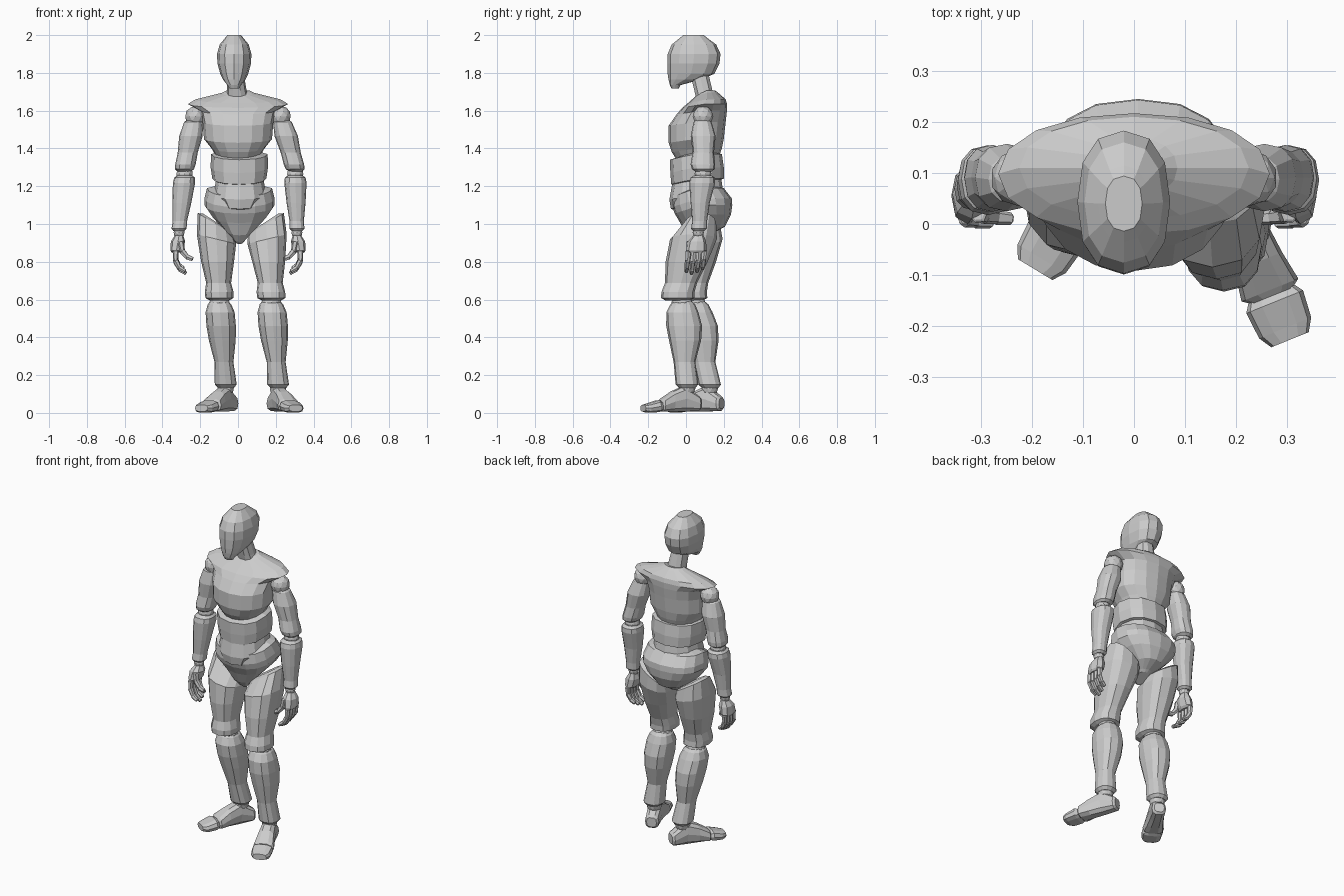
import bpy, bmesh, math
from mathutils import Matrix, Vector

if "Cube" in bpy.data.objects:
    bpy.data.objects.remove(bpy.data.objects["Cube"])


def plate(name, rows, a=(0, 0, 0), b=(0, 0, 1), n=12, p=.85, cap=.012, slope=0, dip=0, mat=Matrix()):
    """Faceted body along axis a-b. Row: (t, half width, front depth, back depth). Ends are bevelled."""
    a, b = Vector(a), Vector(b)
    e = cap / (b - a).length
    (t0, *r0), (t1, *r1) = rows[0], rows[-1]
    rows = [(t0 - e, *r0, .72), *[(*r, 1) for r in rows], (t1 + e, *r1, .72)]
    bm = bmesh.new()
    rings = []
    for t, w, front, back, k in rows:
        mid, half = (back - front) / 2, (back + front) / 2
        ring = []
        for i in range(n):
            g = 2 * math.pi * i / n
            c, s = math.cos(g), math.sin(g)
            dx = math.copysign(abs(c) ** p, c) * w * k
            dy = mid + math.copysign(abs(s) ** p, s) * half * k
            dz = slope * dx * max(0, 1 - 3 * t) - dip * max(0, -s)
            ring.append(bm.verts.new(mat @ (a.lerp(b, t) + Vector((dx, dy, dz)))))
        rings.append(ring)
    for r, q in zip(rings, rings[1:]):
        for i in range(n):
            j = (i + 1) % n
            bm.faces.new((r[i], r[j], q[j], q[i]))
    bm.faces.new(rings[0])
    bm.faces.new(rings[-1])
    bmesh.ops.recalc_face_normals(bm, faces=bm.faces)
    me = bpy.data.meshes.new(name)
    bm.to_mesh(me)
    bm.free()
    bpy.context.collection.objects.link(bpy.data.objects.new(name, me))


def ball(name, loc, r):
    bpy.ops.mesh.primitive_ico_sphere_add(subdivisions=2, radius=r, location=loc)
    bpy.context.object.name = name


def digit(name, pos, s, angle, lengths, r):
    """Finger of tapered segments curling inward a little more at each joint."""
    for i, length in enumerate(lengths):
        d = Vector((-s * math.sin(angle), -.08, -math.cos(angle)))
        m = Matrix.Translation(pos) @ d.to_track_quat('Z', 'Y').to_matrix().to_4x4()
        plate(f"{name}_{i + 1}", [(0, r, r, r), (length, r * .8, r * .8, r * .8)], n=6, cap=.003, mat=m)
        pos = pos + d * length
        angle += .5
        r *= .92


# Head with a flat mask-like face, and neck
plate("head", [
    (1.735, .036, .085, -.03), (1.765, .06, .093, .08), (1.795, .074, .097, .15),
    (1.85, .089, .099, .177), (1.9, .091, .097, .183), (1.95, .077, .076, .16),
    (1.983, .05, .035, .115)], (-.02, 0, 0), (-.02, 0, 1), p=.85, cap=.017)
plate("neck", [(0, .065, .05, .06), (.45, .052, .05, .05), (1, .045, .05, .05)],
      (0, .11, 1.63), (-.015, .07, 1.8), n=10)

# Torso plates, each dipping at the front
plate("chest", [
    (1.33, .1, .03, .165), (1.4, .14, .075, .19), (1.45, .18, .092, .2), (1.54, .187, .092, .21),
    (1.6, .2, .05, .217), (1.635, .266, .02, .217), (1.66, .225, -.01, .21), (1.695, .085, -.05, .17)],
    n=16, p=.95, dip=.02)
plate("upper_abdomen", [(1.24, .143, .078, .2), (1.3, .152, .083, .2), (1.37, .15, .085, .19)],
      (.007, 0, 0), (.007, 0, 1), dip=.03)
plate("lower_abdomen", [(1.1, .1, .08, .17), (1.15, .142, .088, .2), (1.25, .122, .07, .185)],
      (.01, 0, 0), (.01, 0, 1), dip=.02)
plate("pelvis", [
    (.95, .045, -.03, .14), (.985, .085, .0, .205), (1.05, .15, .03, .238),
    (1.1, .186, .06, .245), (1.135, .186, .072, .243), (1.19, .172, .068, .2)],
    (.008, 0, 0), (.008, 0, 1), n=16, dip=.045)

# Leg and foot profiles shared by both sides
THIGH = [(0, .095, .05, .11), (.2, .104, .12, .128), (.5, .087, .122, .1),
         (.78, .066, .105, .065), (.9, .076, .115, .06), (.98, .074, .112, .065)]
SHIN = [(0, .062, .06, .07), (.1, .077, .085, .085), (.27, .078, .09, .1),
        (.45, .071, .08, .09), (.72, .05, .063, .052), (1, .058, .06, .06)]
FOOT = [(.012, .04, -.01, .09), (.09, .043, -.005, .145), (.16, .05, -.005, .115), (.22, .06, -.005, .075)]
TOE_CAP = [(.245, .06, -.003, .067), (.3, .055, 0, .05)]

# The right-hand leg steps forward, feet turn outward
for side, s, hip, knee, ankle, turn in (
        ("left", -1, (-.118, .07), (-.098, .048), (-.065, .125), 31),
        ("right", 1, (.148, .05), (.177, -.022), (.212, .005), 22)):
    plate(side + "_thigh", THIGH, (*hip, 1), (*knee, .6), slope=s * .6)
    plate(side + "_shin", SHIN, (*knee, .575), (*ankle, .15), cap=.018)
    ball(side + "_knee", (*knee, .585), .055)
    ball(side + "_ankle", (*ankle, .13), .045)
    g = math.radians(turn)
    f, u = Vector((s * math.sin(g), -math.cos(g), 0)), Vector((0, 0, 1))
    m = Matrix((u.cross(f), u, f)).transposed().to_4x4()
    m.translation = Vector((*ankle, 0)) - f * .075
    plate(side + "_foot", FOOT, n=10, p=.7, mat=m)
    plate(side + "_toe_cap", TOE_CAP, n=10, p=.7, cap=.025, mat=m)

# Arm profiles
UPPER_ARM = [(0, .05, .05, .045), (.3, .062, .065, .067), (.65, .053, .055, .058), (.9, .054, .066, .065),
             (1, .05, .058, .062)]
FOREARM = [(0, .055, .066, .063), (.1, .059, .07, .067), (.5, .05, .053, .048), (.85, .038, .036, .043),
           (1, .04, .038, .045)]
PALM = [(0, .022, .025, .028), (.4, .038, .05, .045), (1, .032, .055, .055)]

# Mirrored arms, the right-hand elbow hangs slightly wider
for side, s, wide in (("left", -1, 0), ("right", 1, .02)):
    shoulder, elbow, wrist = (s * .235, .09), (s * (.283 + wide), .09), (s * .312, .065)
    ball(side + "_shoulder", (s * .226, .09, 1.57), .055)
    plate(side + "_upper_arm", UPPER_ARM, (*shoulder, 1.54), (*elbow, 1.29))
    ball(side + "_elbow", (*elbow, 1.265), .045)
    plate(side + "_forearm", FOREARM, (*elbow, 1.245), (*wrist, .975))
    ball(side + "_wrist", (*wrist, .955), .03)
    plate(side + "_palm", PALM, (*wrist, .94), (s * .326, .055, .86), n=8)
    for i, k in enumerate((1, 1.1, 1, .85)):
        digit(f"{side}_finger_{i + 1}", Vector((s * .33, .012 + .028 * i, .855)), s, 0,
              (.05 * k, .042 * k, .034 * k), .016)
    digit(side + "_thumb", Vector((s * .305, .02, .905)), s, .2, (.05, .04, .03), .018)
